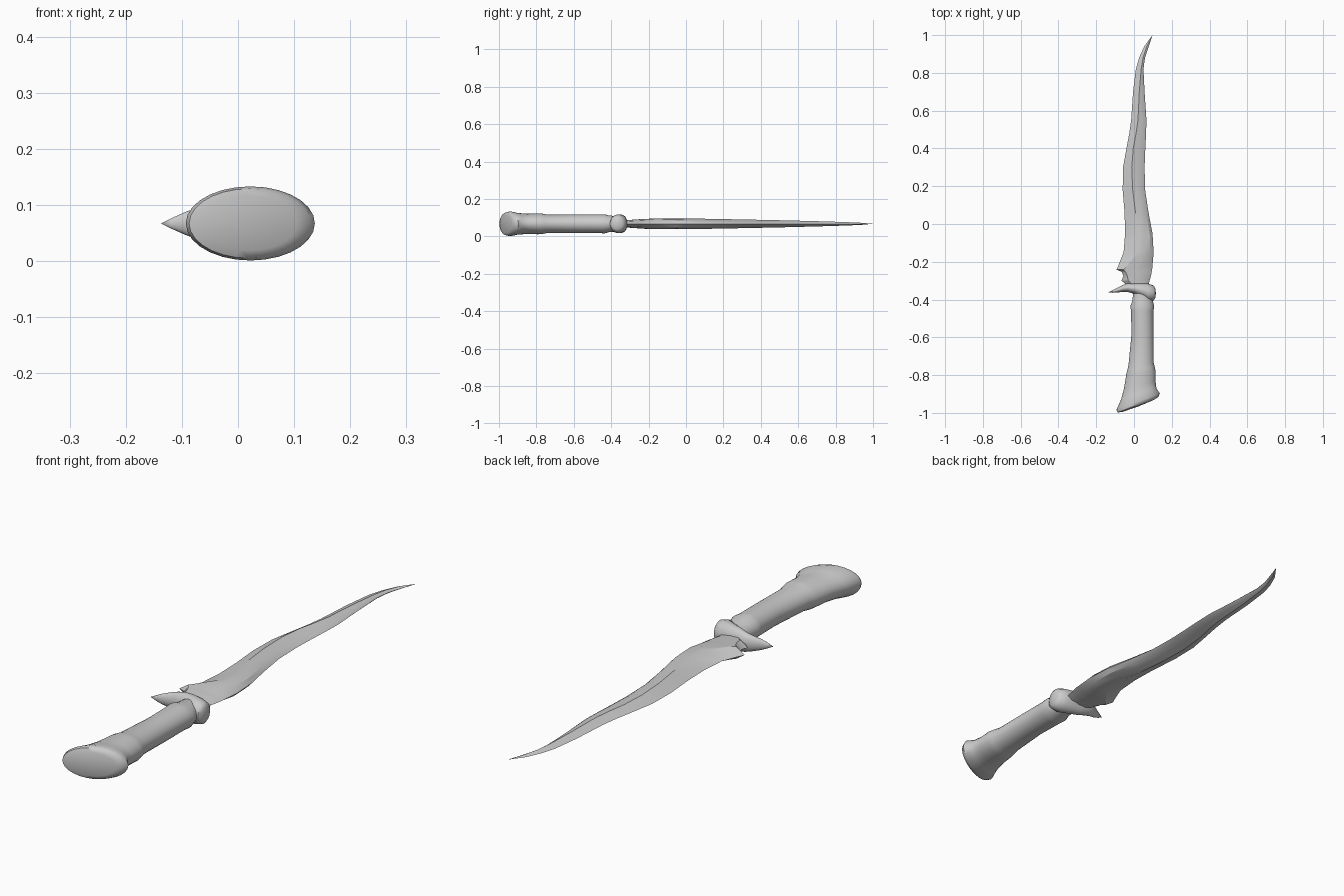
import bpy
import bmesh
import math
from mathutils import Vector

MID_Z = 0.067  # height of the flat plane of symmetry

if "Cube" in bpy.data.objects:
    bpy.data.objects.remove(bpy.data.objects["Cube"], do_unlink=True)

grey = bpy.data.materials.new("plain grey")
grey.use_nodes = True
grey.diffuse_color = (0.6, 0.6, 0.6, 1)
grey.node_tree.nodes["Principled BSDF"].inputs["Base Color"].default_value = grey.diffuse_color


def loft(name, rings, start_tip, end_tip, sharp_angle):
    """Skin a list of equal rings and close both ends to a point."""
    bm = bmesh.new()
    loops = [[bm.verts.new(p) for p in ring] for ring in rings]
    count = len(loops[0])
    for lower, upper in zip(loops, loops[1:]):
        for i in range(count):
            j = (i + 1) % count
            bm.faces.new((lower[i], lower[j], upper[j], upper[i]))
    for loop, tip in ((loops[0], start_tip), (loops[-1], end_tip)):
        point = bm.verts.new(tip)
        for i in range(count):
            bm.faces.new((loop[i], loop[(i + 1) % count], point))
    bmesh.ops.recalc_face_normals(bm, faces=bm.faces)
    mesh = bpy.data.meshes.new(name)
    bm.to_mesh(mesh)
    bm.free()
    mesh.materials.append(grey)
    obj = bpy.data.objects.new(name, mesh)
    bpy.context.collection.objects.link(obj)
    bpy.ops.object.select_all(action="DESELECT")
    obj.select_set(True)
    bpy.context.view_layer.objects.active = obj
    bpy.ops.object.shade_smooth_by_angle(angle=math.radians(sharp_angle))
    return obj


def circle(count):
    """Cosine and sine pairs around a full turn."""
    return [(math.cos(math.tau * i / count), math.sin(math.tau * i / count)) for i in range(count)]


# Handle with a flared, slanted pommel: y, left x, right x, half height, slant
handle_stations = [
    (-.963, -.06, .105, .048, .38),
    (-.957, -.087, .128, .062, .38),
    (-.94, -.093, .137, .066, .38),
    (-.9, -.068, .119, .058, .3),
    (-.85, -.052, .114, .054, .2),
    (-.79, -.041, .115, .056, .1),
    (-.765, -.035, .11, .054, .1),
    (-.74, -.029, .104, .049, .1),
    (-.58, -.013, .103, .05, 0),
    (-.46, -.016, .103, .05, 0),
    (-.435, -.019, .107, .051, 0),
    (-.41, -.01, .1, .044, 0),
    (-.34, 0, .09, .04, 0),
]
rings = []
for y, left, right, height, slant in handle_stations:
    middle, half = (left + right) / 2, (right - left) / 2
    rings.append([(middle + half * c, y + slant * half * c, MID_Z + height * s)
                  for c, s in circle(28)])
loft("handle", rings, (.02, -.967, MID_Z), (.045, -.335, MID_Z), 50)

# Guard: a rounded knob that tapers into a side spike: x, y, half depth, half height
guard_stations = [
    (.113, -.366, .025, .03),
    (.104, -.366, .04, .042),
    (.075, -.362, .047, .05),
    (.04, -.35, .038, .05),
    (0, -.341, .028, .047),
    (-.035, -.337, .023, .038),
    (-.06, -.341, .018, .031),
    (-.09, -.351, .012, .022),
    (-.115, -.358, .006, .011),
]
rings = [[(x, y + depth * c, MID_Z + height * s) for c, s in circle(20)]
         for x, y, depth, height in guard_stations]
loft("guard", rings, (.116, -.366, MID_Z), (-.137, -.362, MID_Z), 50)

# Wavy blade: y, cutting edge x, ridge x, back x
blade_stations = [
    (-.34, -.02, .01, .075),
    (-.3, -.066, -.03, .082),
    (-.275, -.056, -.035, .09),
    (-.252, -.066, -.045, .094),
    (-.242, -.093, -.055, .096),
    (-.22, -.083, -.035, .098),
    (-.15, -.055, .015, .104),
    (-.05, -.047, .024, .098),
    (.06, -.05, .008, .077),
    (.18, -.06, -.007, .059),
    (.3, -.058, -.012, .056),
    (.4, -.04, -.004, .06),
    (.48, -.025, .011, .064),
    (.55, -.015, .021, .066),
    (.7, -.005, .028, .056),
    (.82, .01, .038, .05),
    (.88, .027, .048, .058),
    (.94, .054, .067, .078),
]
rings = []
for y, edge, ridge, back in blade_stations:
    taper = min(1, (1 - y) / .95) ** .6
    root = max(0, min(1, (.25 - y) / .4))
    height = .028 * taper * (1 - .25 * max(0, -.2 - y) / .1)
    width = back - ridge
    # the back is rounded near the guard and flattens to a bevel further out
    top = [(ridge, height),
           (ridge + width * .4, height * (.66 + .32 * root)),
           (ridge + width * .8, height * (.36 + .3 * root))]
    bottom = [(x, -h) for x, h in reversed(top)]
    outline = [(edge, 0)] + top + [(back, 0)] + bottom
    rings.append([Vector((x, y, MID_Z + h)) for x, h in outline])
loft("blade", rings, (.03, -.345, MID_Z), (.098, 1, MID_Z), 28)
